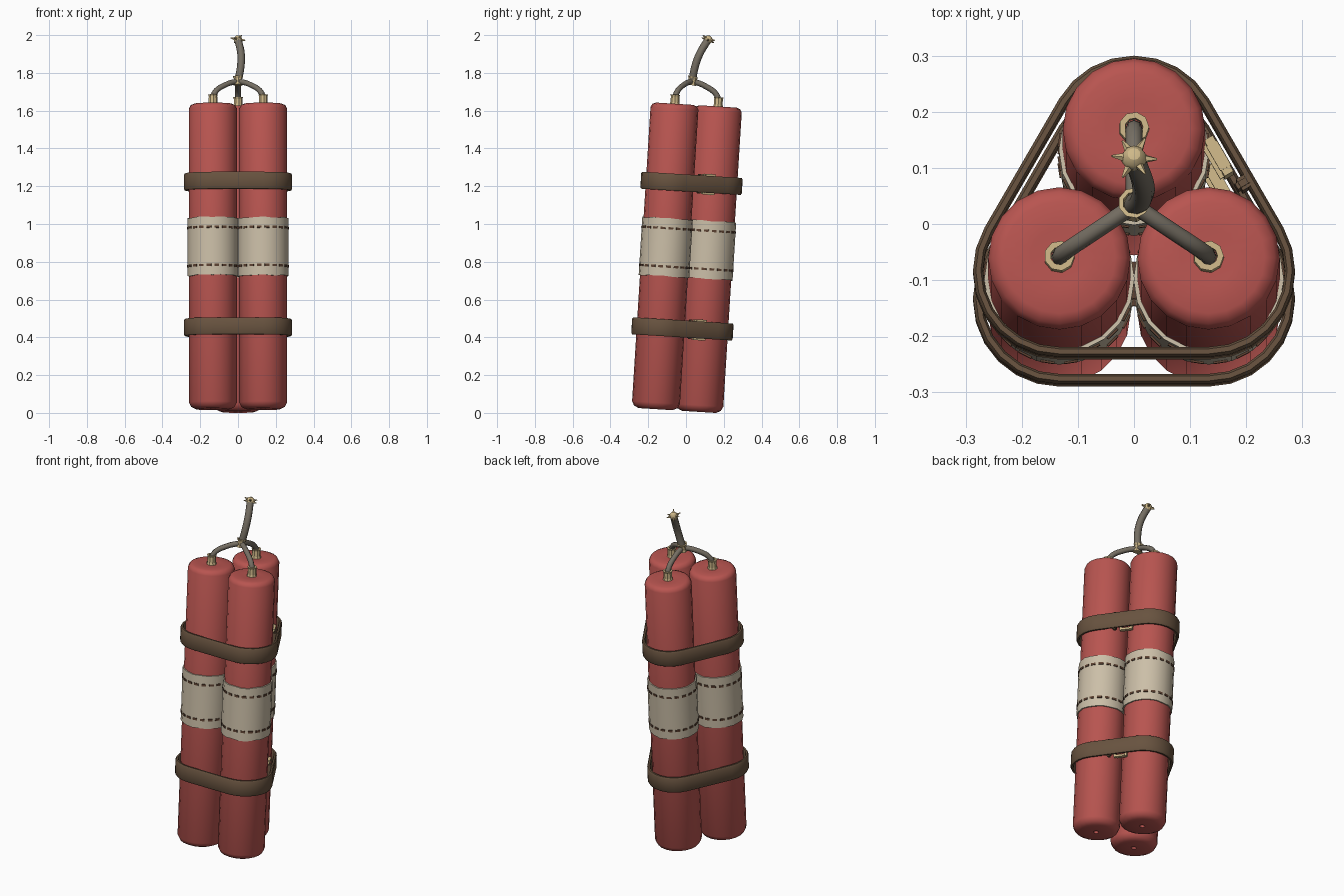
import bpy, bmesh, math, random
from mathutils import Matrix, Vector

random.seed(4)
cube = bpy.data.objects.get("Cube")
if cube:
    bpy.data.objects.remove(cube)


def material(name, rgb):
    m = bpy.data.materials.new(name)
    m.use_nodes = True
    m.diffuse_color = (*rgb, 1)
    bsdf = next(n for n in m.node_tree.nodes if n.type == 'BSDF_PRINCIPLED')
    bsdf.inputs["Base Color"].default_value = (*rgb, 1)
    bsdf.inputs["Roughness"].default_value = 0.8
    return m


RED = material("red paper", (0.48, 0.09, 0.08))
CREAM = material("cream label", (0.60, 0.52, 0.39))
BROWN = material("brown leather", (0.138, 0.086, 0.050))
THREAD = material("dark brown thread", (0.11, 0.055, 0.032))
TAN = material("pale brass", (0.62, 0.48, 0.25))
GREY = material("grey cord", (0.18, 0.158, 0.125))

# The whole bundle leans slightly backwards
TILT = Matrix.Translation((0, -0.084, 0.015)) @ Matrix.Rotation(-0.0625, 4, 'X')
STICKS = {"back": Vector((0, 0.153, 0)),
          "right": Vector((-0.133, -0.077, 0)),
          "left": Vector((0.133, -0.077, 0))}
LENGTH = 1.62


def finish(name, bm, mat, matrix, angle=35):
    bmesh.ops.remove_doubles(bm, verts=bm.verts, dist=1e-5)
    bmesh.ops.recalc_face_normals(bm, faces=bm.faces)
    me = bpy.data.meshes.new(name)
    bm.to_mesh(me)
    bm.free()
    me.materials.append(mat)
    if angle:
        me.polygons.foreach_set("use_smooth", [True] * len(me.polygons))
        me.set_sharp_from_angle(angle=math.radians(angle))
    ob = bpy.data.objects.new(name, me)
    ob.matrix_world = matrix
    bpy.context.collection.objects.link(ob)
    return ob


def bridge(bm, rings, close=False):
    pairs = list(zip(rings, rings[1:]))
    if close:
        pairs.append((rings[-1], rings[0]))
    for a, b in pairs:
        n = len(a)
        for i in range(n):
            j = (i + 1) % n
            bm.faces.new((a[i], a[j], b[j], b[i]))


def lathe(profile, sides, close=False, jitter=0):
    bm = bmesh.new()
    wave = [random.uniform(-jitter, jitter) for _ in range(sides)]
    rings = []
    for r, z in profile:
        ring = []
        for i in range(sides):
            a = math.tau * i / sides
            ring.append(bm.verts.new((r * math.cos(a), r * math.sin(a), z + wave[i])))
        rings.append(ring)
    bridge(bm, rings, close)
    return bm


def add_box(bm, size, matrix):
    bmesh.ops.create_cube(bm, size=1, matrix=matrix @ Matrix.Diagonal((*size, 1)))


def cord(name, points, radius):
    cu = bpy.data.curves.new(name, 'CURVE')
    cu.dimensions = '3D'
    cu.bevel_depth = radius
    cu.bevel_resolution = 2
    cu.resolution_u = 5
    cu.use_fill_caps = True
    sp = cu.splines.new('BEZIER')
    sp.bezier_points.add(len(points) - 1)
    for bp, p in zip(sp.bezier_points, points):
        bp.co = p
        bp.handle_left_type = bp.handle_right_type = 'AUTO'
    sp.use_smooth = True
    cu.materials.append(GREY)
    ob = bpy.data.objects.new(name, cu)
    bpy.context.collection.objects.link(ob)


JOIN = Vector((0, 0.033, 1.757))
COLLAR = [(0, 0), (0.028, 0), (0.024, 0.015), (0.023, 0.045),
          (0.027, 0.055), (0.016, 0.055), (0.015, 0.03)]

for side, pos in STICKS.items():
    place = TILT @ Matrix.Translation(pos)

    # Stick body with chamfered ends and a dimple underneath
    body = [(0, 0.02), (0.012, 0.02), (0.014, 0.002), (0.09, 0), (0.115, 0.012),
            (0.127, 0.035), (0.127, LENGTH - 0.025), (0.118, LENGTH - 0.008),
            (0.1, LENGTH), (0.05, LENGTH - 0.003), (0, LENGTH - 0.004)]
    finish(side + "_stick", lathe(body, 20), RED, place, 40)

    # Paper label sleeve
    low, high = 0.705, 1.012
    sleeve = [(0.126, low), (0.134, low), (0.134, high), (0.126, high)]
    finish(side + "_label", lathe(sleeve, 20, True, 0.003), CREAM, place)

    # Stitching in two rows, one dash per facet
    bm = bmesh.new()
    for z in (0.757, 0.96):
        for i in range(20):
            spin = Matrix.Rotation(math.tau * (i + 0.5) / 20, 4, 'Z')
            add_box(bm, (0.007, 0.025, 0.012), spin @ Matrix.Translation((0.1325, 0, z)))
    finish(side + "_stitches", bm, THREAD, place, 0)

    # Brass collar and branch fuse
    at_top = place @ Matrix.Translation((0, 0, LENGTH - 0.006))
    finish(side + "_collar", lathe(COLLAR, 9), TAN, at_top, 0)
    start = at_top @ Vector((0, 0, 0.02))
    bend = at_top @ Vector((0, 0, 0.062))
    bend = bend.lerp(Vector((JOIN.x, JOIN.y, bend.z)), 0.06)
    middle = bend.lerp(JOIN, 0.5) + Vector((0, 0, 0.014))
    cord(side + "_fuse", [start, bend, middle, JOIN], 0.015)


# Leather straps wrapped around all three sticks
SECTION = [(0.136, -0.037), (0.140, -0.045), (0.149, -0.045), (0.154, -0.037),
           (0.154, 0.037), (0.149, 0.045), (0.140, 0.045), (0.136, 0.037)]
# Frame in the middle of the left rear span: x outward, y along the strap
SPAN = Matrix.Translation((0.191, 0.11, 0)) @ Matrix.Rotation(math.radians(30), 4, 'Z')

for label, height in (("lower", 0.433), ("upper", 1.205)):
    place = TILT @ Matrix.Translation((0, 0, height))
    bm = bmesh.new()
    rings = []
    for k, side in enumerate(STICKS):
        for i in range(9):
            a = math.radians(30 + 120 * k + 15 * i)
            out = Vector((math.cos(a), math.sin(a), 0))
            rings.append([bm.verts.new(STICKS[side] + out * r + Vector((0, 0, z)))
                          for r, z in SECTION])
    bridge(bm, rings, True)
    finish(label + "_strap", bm, BROWN, place, 50)

    # Buckle frame with prong, tucked inside the strap
    bm = bmesh.new()
    for y in (0.004, 0.066):
        add_box(bm, (0.018, 0.012, 0.108), Matrix.Translation((-0.026, y, 0)))
    for z in (-0.049, 0.049):
        add_box(bm, (0.022, 0.05, 0.012), Matrix.Translation((-0.026, 0.035, z)))
    add_box(bm, (0.01, 0.07, 0.012), Matrix.Translation((-0.038, 0.035, 0)))
    finish(label + "_buckle", bm, TAN, place @ SPAN, 0)

    # Leather keeper loop beside the buckle
    bm = bmesh.new()
    add_box(bm, (0.028, 0.024, 0.104), Matrix.Translation((-0.012, -0.028, 0)))
    bmesh.ops.bevel(bm, geom=bm.edges[:], offset=0.006, segments=2, affect='EDGES')
    finish(label + "_keeper", bm, BROWN, place @ SPAN, 40)

# Brass ferrule gathering the three branches
ferrule = [(0, -0.022), (0.026, -0.022), (0.022, -0.008), (0.022, 0.012),
           (0.028, 0.024), (0.02, 0.024), (0.018, 0.01), (0, 0.01)]
lean = Matrix.Rotation(-0.2, 4, 'X')
finish("fuse_ferrule", lathe(ferrule, 9), TAN, Matrix.Translation(JOIN) @ lean, 0)

# Main fuse
TIP = Vector((0, 0.117, 1.976))
cord("main_fuse", [JOIN, Vector((0.014, 0.047, 1.83)),
                   Vector((0.016, 0.072, 1.9)), TIP], 0.02)

# Frayed tip: a knob with a ring of small spikes
bm = bmesh.new()
bmesh.ops.create_uvsphere(bm, u_segments=10, v_segments=6, radius=0.023)
for i in range(6):
    spin = Matrix.Rotation(math.tau * i / 6, 4, 'Z')
    tilt = Matrix.Rotation(math.radians(75 if i % 2 else 95), 4, 'Y')
    bmesh.ops.create_cone(bm, segments=5, radius1=0.009, radius2=0.002, depth=0.026,
                          matrix=spin @ tilt @ Matrix.Translation((0, 0, 0.028)))
finish("fuse_tip", bm, TAN, Matrix.Translation(TIP) @ Matrix.Rotation(-0.4, 4, 'X'), 30)
